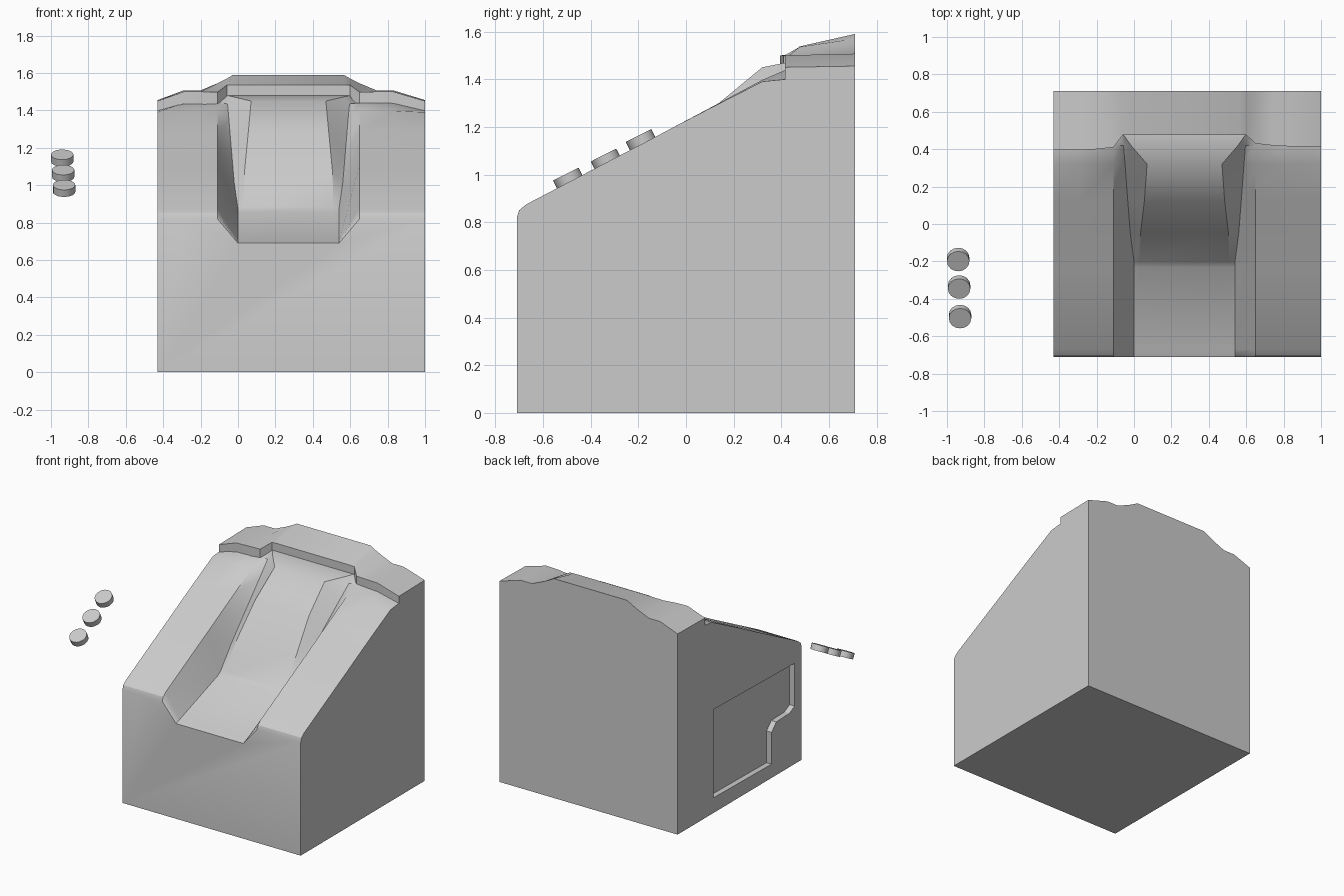
import bpy, bmesh
from math import radians
from mathutils import Matrix

if "Cube" in bpy.data.objects:
    bpy.data.objects.remove(bpy.data.objects["Cube"])

CX = 0.27  # symmetry line of the chair block


def make_object(name, bm, angle=30):
    bmesh.ops.recalc_face_normals(bm, faces=bm.faces[:])
    me = bpy.data.meshes.new(name)
    bm.to_mesh(me)
    bm.free()
    ob = bpy.data.objects.new(name, me)
    bpy.context.collection.objects.link(ob)
    bpy.ops.object.select_all(action='DESELECT')
    ob.select_set(True)
    bpy.context.view_layer.objects.active = ob
    if angle:
        bpy.ops.object.shade_smooth_by_angle(angle=radians(angle))
    return ob


def loft(name, rings, angle=30):
    """Closed solid through a row of equal-length point rings."""
    bm = bmesh.new()
    rows = [[bm.verts.new(p) for p in r] for r in rings]
    n = len(rows[0])
    for a, b in zip(rows, rows[1:]):
        for i in range(n):
            j = (i + 1) % n
            bm.faces.new((a[i], a[j], b[j], b[i]))
    bm.faces.new(rows[0])
    bm.faces.new(rows[-1])
    return make_object(name, bm, angle)


def mirror_x(x):
    return 1.0 if x == -0.43 else 2 * CX - x


# Chair block: y, arm outer z, arm z, seat edge x, z, seat inner x, z
stations = [
    (-0.71, 0.82, 0.82, 0.00, 0.69, 0.03, 0.69),
    (-0.70, 0.85, 0.85, 0.00, 0.694, 0.03, 0.694),
    (-0.67, 0.875, 0.875, 0.00, 0.703, 0.03, 0.703),
    (-0.23, 1.105, 1.105, 0.00, 0.855, 0.03, 0.855),
    (-0.20, 1.12, 1.12, 0.00, 0.875, 0.03, 0.885),
    (-0.05, 1.20, 1.20, -0.02, 1.01, 0.035, 1.075),
    (0.12, 1.288, 1.29, -0.033, 1.165, 0.055, 1.285),
    (0.32, 1.39, 1.397, -0.048, 1.345, 0.07, 1.45),
    (0.42, 1.40, 1.44, -0.056, 1.435, -0.016, 1.47),
    (0.48, 1.40, 1.44, -0.06, 1.48, -0.058, 1.48),
    (0.71, 1.40, 1.44, -0.06, 1.48, -0.058, 1.48),
]
rings = []
for y, zo, za, ex, ez, ix, iz in stations:
    half = [(-0.43, 0), (-0.43, zo), (-0.29, za), (-0.11, za), (ex, ez), (ix, iz)]
    full = half + [(mirror_x(x), z) for x, z in reversed(half)]
    rings.append([(x, y, z) for x, z in full])
body = loft("chair_block", rings)

# Recessed panel on the left side
panel = [(0.30, 0.11), (0.30, 0.75), (-0.63, 0.73), (-0.63, 0.42), (-0.57, 0.39),
         (-0.42, 0.385), (-0.366, 0.33), (-0.366, 0.10)]
cutter = loft("panel_cutter", [[(x, y, z) for y, z in panel] for x in (-0.6, -0.39)], 0)
bpy.context.view_layer.objects.active = body
mod = body.modifiers.new("side_panel", 'BOOLEAN')
mod.operation = 'DIFFERENCE'
mod.solver = 'EXACT'
mod.object = cutter
bpy.ops.object.modifier_apply(modifier=mod.name)
bpy.data.objects.remove(cutter)

# Cap along the top of the back: x, front y, bottom z, front top z, back top z
cap = [
    (-0.43, 0.395, 1.395, 1.45, 1.455),
    (-0.29, 0.395, 1.435, 1.50, 1.507),
    (-0.20, 0.40, 1.435, 1.50, 1.507),
    (-0.11, 0.41, 1.42, 1.497, 1.545),
    (-0.06, 0.475, 1.47, 1.535, 1.57),
    (-0.025, 0.475, 1.47, 1.537, 1.59),
]
cap += [(mirror_x(x), yf + (0.02 if yf < 0.45 else 0), zb, zf, zk)
        for x, yf, zb, zf, zk in reversed(cap)]
loft("back_cap", [[(x, yf, zb), (x, yf, zf), (x, 0.71, zk), (x, 0.71, zb)]
                  for x, yf, zb, zf, zk in cap])

# Three loose buttons: short discs with low cone tops, tilted with the slope
for k, loc in enumerate([(-0.94, -0.19, 1.145), (-0.935, -0.337, 1.063), (-0.93, -0.495, 0.983)]):
    bm = bmesh.new()
    place = Matrix.Translation(loc) @ Matrix.Rotation(radians(27), 4, 'X')
    bmesh.ops.create_cone(bm, cap_ends=True, segments=16, radius1=0.06, radius2=0.06,
                          depth=0.042, matrix=place)
    top = max(bm.faces, key=lambda f: (f.calc_center_median()).z)
    poked = bmesh.ops.poke(bm, faces=[top])
    up = place.to_3x3().col[2]
    for v in poked["verts"]:
        v.co += up * 0.018
    make_object(f"button_{k + 1}", bm)
